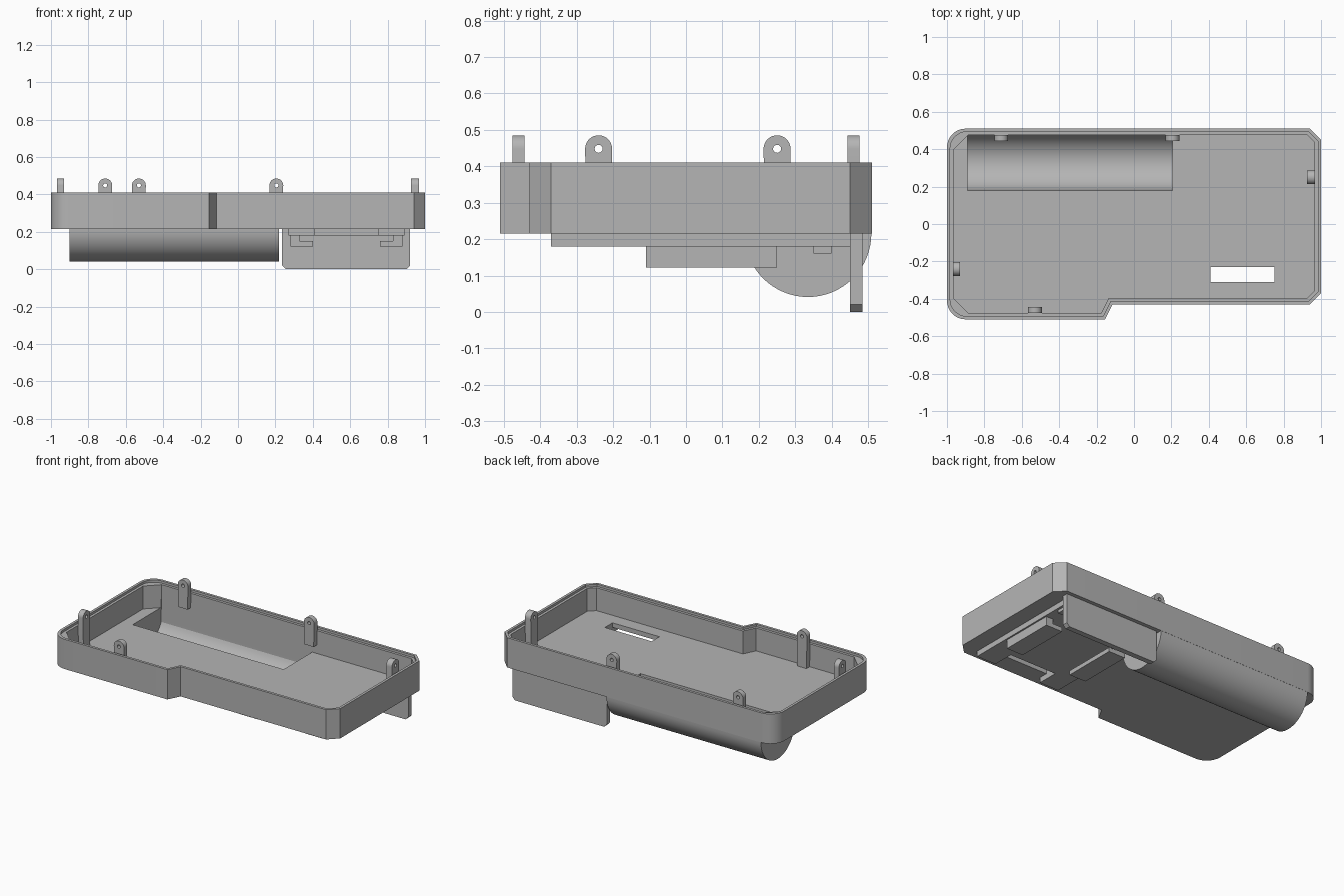
import bpy, bmesh
from math import sin, cos, pi, radians
from mathutils import Vector

if "Cube" in bpy.data.objects:
    bpy.data.objects.remove(bpy.data.objects["Cube"])

grey = bpy.data.materials.new("plain grey")
grey.use_nodes = True
grey.diffuse_color = (0.46, 0.46, 0.46, 1)
grey.node_tree.nodes["Principled BSDF"].inputs["Base Color"].default_value = grey.diffuse_color


def prism(name, pts, axis, lo, hi):
    """Extrude a 2D profile along an axis: x -> (y,z), y -> (x,z), z -> (x,y)."""
    place = {"x": lambda p, t: (t, p[0], p[1]),
             "y": lambda p, t: (p[0], t, p[1]),
             "z": lambda p, t: (p[0], p[1], t)}[axis]
    bm = bmesh.new()
    face = bm.faces.new([bm.verts.new(place(p, lo)) for p in pts])
    moved = bmesh.ops.extrude_face_region(bm, geom=[face])["geom"]
    shift = Vector(place((0, 0), hi - lo))
    bmesh.ops.translate(bm, vec=shift, verts=[v for v in moved if isinstance(v, bmesh.types.BMVert)])
    bmesh.ops.recalc_face_normals(bm, faces=bm.faces)
    mesh = bpy.data.meshes.new(name)
    bm.to_mesh(mesh)
    bm.free()
    mesh.materials.append(grey)
    ob = bpy.data.objects.new(name, mesh)
    bpy.context.collection.objects.link(ob)
    return ob


def box(name, x0, x1, y0, y1, z0, z1):
    return prism(name, [(x0, y0), (x1, y0), (x1, y1), (x0, y1)], "z", z0, z1)


def select(ob):
    bpy.ops.object.select_all(action="DESELECT")
    bpy.context.view_layer.objects.active = ob
    ob.select_set(True)


def boolean(ob, tool, operation="DIFFERENCE"):
    tool.hide_render = True
    mod = ob.modifiers.new("cut", "BOOLEAN")
    mod.object, mod.operation, mod.solver = tool, operation, "EXACT"
    select(ob)
    bpy.ops.object.modifier_apply(modifier=mod.name)
    bpy.data.objects.remove(tool)


def smooth(ob):
    select(ob)
    bpy.ops.object.shade_smooth_by_angle(angle=radians(25))


def arc(cx, cy, r, a0, a1, n):
    return [(cx + r * cos(a0 + (a1 - a0) * i / n), cy + r * sin(a0 + (a1 - a0) * i / n))
            for i in range(n + 1)]


def outline(d, corner):
    """Tray outline moved inward by d; corner sets the left corner segments."""
    r, c = 0.1 - d * 0.6, 0.06 - d * 0.59
    x, back, front, step = 1 - d, 0.51 - d, -0.51 + d, -0.43 + d
    return ([(-0.155 - d * 0.6, front), (-0.115 - d * 0.6, step),
             (x - c, step), (x, step + c), (x, back - c), (x - c, back)]
            + arc(-x + r, back - r, r, pi / 2, pi, corner)
            + arc(-x + r, front + r, r, pi, 1.5 * pi, corner))


# Tray with a stepped rim
FLOOR, BASE, TOP = 0.245, 0.215, 0.41
tray = prism("tray", outline(0, 8), "z", BASE, TOP)

# Half-round battery bay under the floor
CY, R, INNER = 0.335, 0.175, 0.155
shell = prism("bay_shell", arc(CY, BASE, R - 0.001, pi, 2 * pi, 32) +
              [(CY + R - 0.001, 0.23), (CY - R, 0.23)], "x", -0.9, 0.22)
boolean(tray, shell, "UNION")
boolean(tray, prism("rim_cutter", outline(0.017, 8), "z", 0.395, 0.5))
boolean(tray, prism("inside_cutter", outline(0.034, 1), "z", FLOOR, 0.5))
trough = [(min(y, 0.476), z) for y, z in arc(CY, BASE, INNER, pi, 1.92 * pi, 32)]
trough += [(0.4765, 0.3), (CY - INNER, 0.3)]
boolean(tray, prism("bay_cutter", trough, "x", -0.89, 0.205))
boolean(tray, box("slot_cutter", 0.41, 0.75, -0.31, -0.23, 0.1, 0.3))
smooth(tray)

# Underside pad, notched at the front below the slot
prism("underside_pad", [(0.27, -0.37), (0.41, -0.37), (0.41, -0.23), (0.75, -0.23), (0.75, -0.37),
                        (0.89, -0.37), (0.89, 0.46), (0.27, 0.46)], "z", 0.18, BASE + 0.002)

# Hanging plate at the back with clipped lower corners
prism("back_plate", [(0.255, 0), (0.9, 0), (0.92, 0.02), (0.92, 0.22), (0.235, 0.22), (0.235, 0.02)],
      "y", 0.45, 0.485)

# Mirrored pair of L-shaped rails and small clips under the pad
MID = 0.58
for side, label in ((-1, "right"), (1, "left")):
    def span(a, b):
        return sorted((MID + side * a, MID + side * b))
    prism(label + "_rail", [(MID + side * u, z) for u, z in
                            ((0.18, 0.122), (0.30, 0.122), (0.30, 0.182), (0.25, 0.182),
                             (0.25, 0.15), (0.18, 0.15))], "y", -0.11, 0.25)
    box(label + "_clip", *span(0.26, 0.295), 0.35, 0.4, 0.16, 0.182)


# Screw tabs standing inside the walls
def tab(name, axis, along, lo, hi, bottom):
    w, cz = 0.037, 0.448
    ob = prism(name, [(along - w * 0.9, bottom), (along + w * 0.9, bottom)]
               + arc(along, cz, w, 0, pi, 16), axis, lo, hi)
    boolean(ob, prism("hole_cutter", arc(along, cz, 0.011, 0, 1.875 * pi, 15), axis, lo - 0.1, hi + 0.1))
    smooth(ob)


tab("back_right_tab", "y", -0.71, 0.443, 0.477, 0.3)
tab("back_left_tab", "y", 0.205, 0.443, 0.477, 0.3)
tab("front_tab", "y", -0.53, -0.477, -0.443, FLOOR)
tab("right_end_tab", "x", -0.24, -0.967, -0.93, FLOOR)
tab("left_end_tab", "x", 0.25, 0.925, 0.967, FLOOR)
